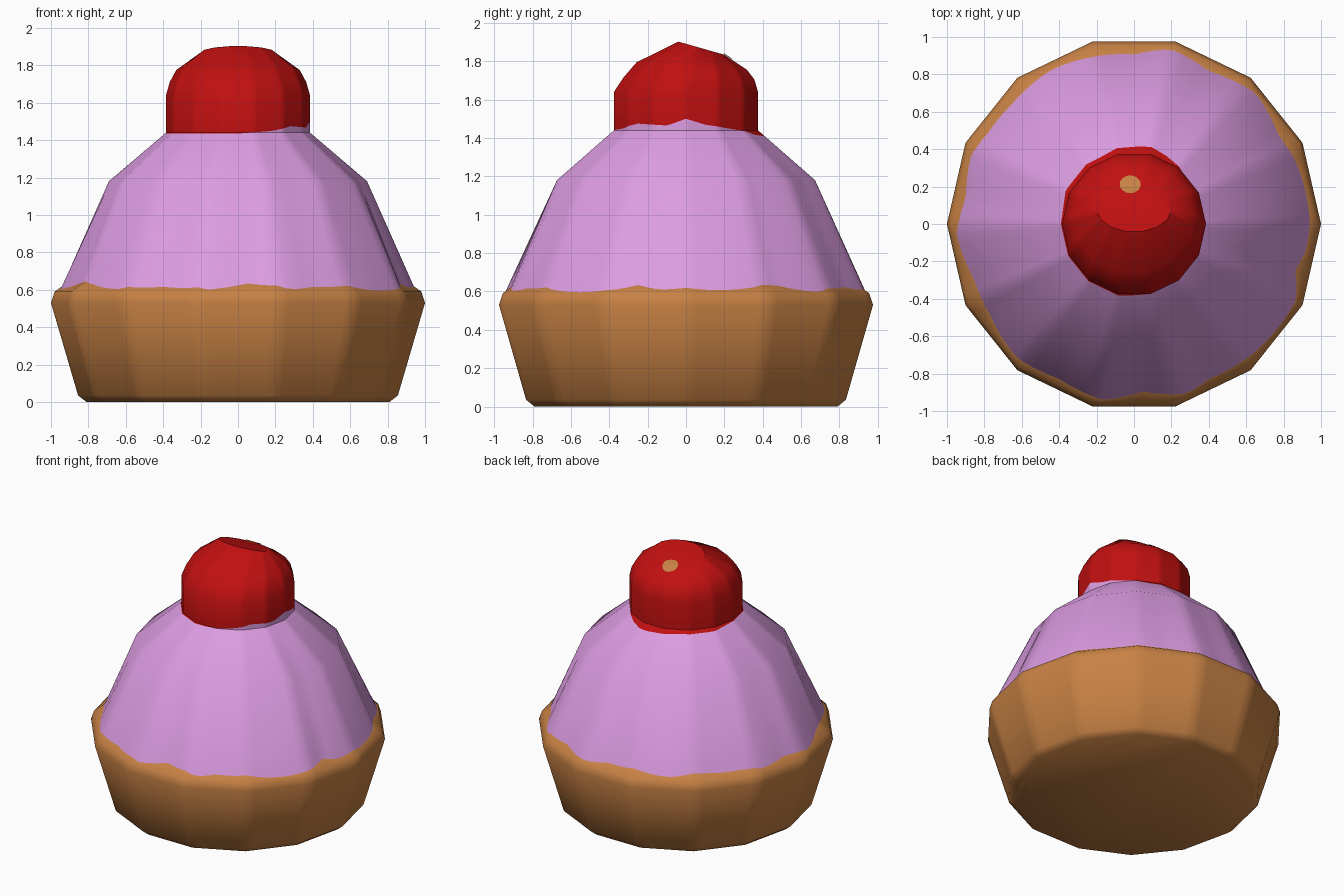
import bpy, bmesh, math
from mathutils import Vector
from mathutils.bvhtree import BVHTree

if "Cube" in bpy.data.objects:
    bpy.data.objects.remove(bpy.data.objects["Cube"])

SIDES, SUB = 14, 8
N = SIDES * SUB
STEP = 2 * math.pi / SIDES


def material(name, rgb):
    m = bpy.data.materials.new(name)
    m.diffuse_color = (*rgb, 1)
    m.use_nodes = True
    m.node_tree.nodes["Principled BSDF"].inputs["Base Color"].default_value = m.diffuse_color
    return m


BROWN = material("baked brown", (0.57, 0.22, 0.058))
LILAC = material("lilac icing", (0.72, 0.335, 0.76))
RED = material("cherry red", (0.53, 0.005, 0.005))


def unit(i):
    """Point on the outline of a 14-sided unit polygon."""
    j, f = divmod(i, SUB)
    p = Vector((math.cos(j * STEP), math.sin(j * STEP), 0))
    q = Vector((math.cos((j + 1) * STEP), math.sin((j + 1) * STEP), 0))
    return p.lerp(q, f / SUB)


def lerp_table(table, x):
    for (a, u), (b, v) in zip(table, table[1:]):
        if a <= x <= b:
            return u + (v - u) * (x - a) / (b - a)
    return table[-1][1]


UNIT = [unit(i) for i in range(N)]
ANGLE = [math.degrees(math.atan2(u.y, u.x)) % 360 for u in UNIT]


def ring(r, z):
    return [Vector((u.x * r, u.y * r, z)) for u in UNIT]


def tilted_ring(rx, ry, cy, z, tilt):
    return [Vector((u.x * rx, cy + u.y * ry, z + tilt * u.y)) for u in UNIT]


def make_object(name, bm, mat):
    bmesh.ops.recalc_face_normals(bm, faces=bm.faces)
    me = bpy.data.meshes.new(name)
    bm.to_mesh(me)
    bm.free()
    me.materials.append(mat)
    ob = bpy.data.objects.new(name, me)
    bpy.context.collection.objects.link(ob)
    bpy.ops.object.select_all(action='DESELECT')
    ob.select_set(True)
    bpy.context.view_layer.objects.active = ob
    bpy.ops.object.shade_smooth_by_angle(angle=math.radians(40))
    return ob


def loft(name, rings, mat, cap_start=False, cap_end=False):
    bm = bmesh.new()
    vs = [[bm.verts.new(p) for p in r] for r in rings]
    for a, b in zip(vs, vs[1:]):
        for i in range(N):
            k = (i + 1) % N
            bm.faces.new((a[i], a[k], b[k], b[i]))
    if cap_start:
        bm.faces.new(vs[0][::-1])
    if cap_end:
        bm.faces.new(vs[-1])
    return make_object(name, bm, mat)


# Wavy icing edge: distance from the axis by angle, dropped onto the rim slope
EDGE = [(0, .94), (23, .925), (31, .905), (47, .955), (64, .91), (78, .955),
        (90, .907), (118, .935), (136, .915), (148, .92), (157, .945),
        (171, .91), (183, .95), (199, .905), (212, .91), (229, .95),
        (244, .92), (260, .955), (273, .897), (287, .95), (296, .92),
        (312, .94), (335, .957), (344, .897), (351, .93), (360, .94)]
SLOPE = [(.69, 1.18), (.91, .64), (.98, .59), (1, .53)]
icing_edge = []
for u, a in zip(UNIT, ANGLE):
    r = lerp_table(EDGE, a) / u.length
    icing_edge.append(Vector((u.x * r, u.y * r, lerp_table(SLOPE, r))))

# Uneven seam between icing and cherry, by angle
SEAM = [(0, 1.50), (15, 1.47), (35, 1.45), (50, 1.438), (65, 1.415), (85, 1.405),
        (105, 1.415), (120, 1.42), (150, 1.42), (180, 1.435), (270, 1.435),
        (300, 1.45), (318, 1.475), (345, 1.465), (360, 1.50)]
NECK = [(1.18, .69), (1.44, .385), (1.64, .385)]
cherry_seam = []
for u, a in zip(UNIT, ANGLE):
    z = lerp_table(SEAM, a)
    r = lerp_table(NECK, z)
    cherry_seam.append(Vector((u.x * r, u.y * r, z)))

# Cake base, icing, and lopsided cherry
loft("cake_base", [ring(.81, 0), ring(.855, .035), ring(1, .53), ring(.98, .59),
                   icing_edge], BROWN, cap_start=True)
neck = [Vector((u.x * .385, u.y * .385, min(p.z, 1.44))) if p.z > 1.44 else p.copy()
        for u, p in zip(UNIT, cherry_seam)]
loft("icing", [icing_edge, ring(.69, 1.18), neck, cherry_seam], LILAC)
collar = [Vector((u.x * .385, u.y * .385, max(p.z, 1.44))) for u, p in zip(UNIT, cherry_seam)]
cherry = loft("cherry", [cherry_seam, collar, ring(.385, 1.64),
                         tilted_ring(.365, .35, .015, 1.71, -.005),
                         tilted_ring(.33, .295, .03, 1.775, -.02),
                         tilted_ring(.20, .123, .08, 1.868, -.035)],
              RED, cap_end=True)

# Small stem mark draped on the back of the cherry top
bm = bmesh.new()
bm.from_mesh(cherry.data)
tree = BVHTree.FromBMesh(bm)
bm.free()
bm = bmesh.new()


def drape(x, y):
    hit = tree.ray_cast(Vector((x, y, 3)), Vector((0, 0, -1)))
    return bm.verts.new(hit[0] + hit[1] * .005)


rows = []
for s in (0, .35, .7, 1):
    rows.append([drape(-.02 + s * .057 * math.cos(k * math.pi / 8) * (1 if k % 2 else .96),
                       .21 + s * .047 * math.sin(k * math.pi / 8)) for k in range(16)])
for a, b in zip(rows, rows[1:]):
    for k in range(16):
        bm.faces.new((a[k], b[k], b[(k + 1) % 16], a[(k + 1) % 16]))
bmesh.ops.remove_doubles(bm, verts=bm.verts, dist=1e-5)
bm.normal_update()
mark = make_object("stem_mark", bm, BROWN)
if sum(p.normal.z for p in mark.data.polygons) < 0:
    mark.data.flip_normals()
